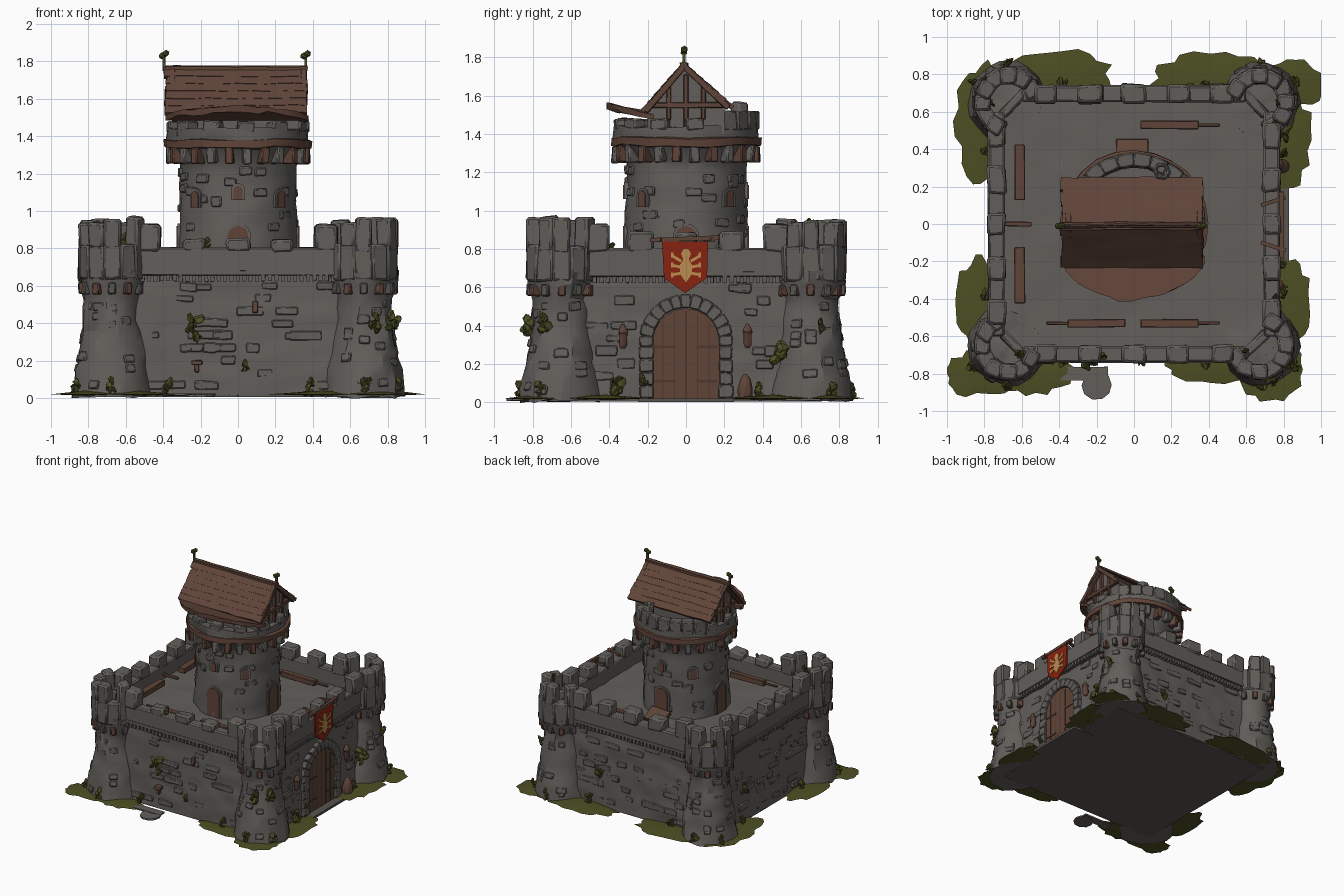
import bpy, bmesh, math, random
from math import pi, sin, cos
from mathutils import Matrix, Vector, Euler, noise

random.seed(4)
rnd = random.uniform
cube = bpy.data.objects.get("Cube")
if cube:
    bpy.data.objects.remove(cube, do_unlink=True)


def material(name, *rgb):
    m = bpy.data.materials.new(name)
    m.use_nodes = True
    m.diffuse_color = (*rgb, 1)
    m.node_tree.nodes["Principled BSDF"].inputs["Base Color"].default_value = (*rgb, 1)
    return m


STONE = material("grey stone", .122, .113, .103)
TRIM = material("dark stone", .1, .09, .08)
WOOD = material("brown wood", .115, .058, .04)
DARK = material("dark wood", .075, .038, .026)
GREEN = material("moss green", .073, .078, .017)
RED = material("banner red", .24, .016, .005)
GOLD = material("gold", .5, .27, .08)
T, D = Matrix.Translation, Matrix.Diagonal
ID = Matrix.Identity(4)


def turn(angle):
    return Matrix.Rotation(angle, 4, 'Z')


def finish(name, bm, mat, rough=0.0, bevel=0.0, scale=8):
    """Weather the vertices, then turn the bmesh into an object."""
    for v in bm.verts:
        v.co += noise.noise_vector(v.co * scale) * rough
    bmesh.ops.recalc_face_normals(bm, faces=bm.faces)
    me = bpy.data.meshes.new(name)
    bm.to_mesh(me)
    bm.free()
    me.materials.append(mat)
    me.shade_smooth()
    me.set_sharp_from_angle(angle=math.radians(28))
    ob = bpy.data.objects.new(name, me)
    bpy.context.scene.collection.objects.link(ob)
    if bevel:
        mod = ob.modifiers.new("worn edges", 'BEVEL')
        mod.width, mod.segments = bevel, 1


def block(bm, c, size, m=ID, rot=(0, 0, 0)):
    mat = m @ T(c) @ Euler(rot).to_matrix().to_4x4() @ D((*size, 1))
    return bmesh.ops.create_cube(bm, size=1, matrix=mat)["verts"]


def prism(bm, pts, depth, m=ID):
    """Extrude an x-z outline towards local -y."""
    a, b = ([bm.verts.new(m @ Vector((x, y, z))) for x, z in pts] for y in (0, -depth))
    bm.faces.new(a)
    bm.faces.new(b[::-1])
    for i in range(len(a)):
        bm.faces.new((a[i - 1], a[i], b[i], b[i - 1]))


def arch(w, h):
    return [(-w, 0)] + [(-w * cos(pi * i / 10), h - w + w * sin(pi * i / 10)) for i in range(11)] + [(w, 0)]


def lathe(bm, profile, sides, cx=0, cy=0, step=.05):
    rows = [profile[0]]
    for (r0, z0), (r1, z1) in zip(profile, profile[1:]):
        n = max(1, int(math.hypot(r1 - r0, z1 - z0) / step))
        rows += [(r0 + (r1 - r0) * i / n, z0 + (z1 - z0) * i / n) for i in range(1, n + 1)]
    rings = [[bm.verts.new((cx + r * cos(2 * pi * k / sides), cy + r * sin(2 * pi * k / sides), z))
              for k in range(sides)] for r, z in rows]
    for lo, hi in zip(rings, rings[1:]):
        for k in range(sides):
            bm.faces.new((lo[k - 1], lo[k], hi[k], hi[k - 1]))
    bm.faces.new(rings[0])
    bm.faces.new(rings[-1])


# Curtain wall, its floor and the base
bm = bmesh.new()
for v in block(bm, (0, 0, .35), (1.48, 1.4, .67)):
    if v.co.z < .3:
        v.co.xy *= 1.02
bmesh.ops.subdivide_edges(bm, edges=bm.edges, cuts=21, use_grid_fill=True)
finish("curtain_wall", bm, STONE, .014, scale=10)
bm = bmesh.new()
block(bm, (0, 0, .015), (1.5, 1.42, .02))
block(bm, (.73, 0, .01), (.2, .5, .02))
finish("foundation", bm, TRIM)

# Parapets, merlons, dentils and raised stones on the four sides
parapet, merlons, dentils, bricks = (bmesh.new() for _ in range(4))
for k in range(4):
    m, d = turn(k * pi / 2), (.735, .695)[k % 2 == 0]
    block(parapet, (0, -d, .73), (1.2, .085, .15), m)
    for i in range(-4, 5, 2):
        h = .13 if abs(i) == 4 else .05 if k == 0 else .09
        block(merlons, (i * .118, -d, .79 + h / 2), (rnd(.115, .15), .098, h + .02), m)
    for i in range(-15, 16):
        block(dentils, (i * .034, -d - .02, .64), (.021, .04, .032), m)
    block(dentils, (0, -d - .013, .67), (1.1, .068, .022), m)
    for n in range(34):
        t, z = rnd(-.48, .48), .07 + .066 * random.randrange(9)
        if k == 1 and abs(t) < .3 and z < .58:
            continue
        flare = .014 * (1 - z / .68)
        block(bricks, (t, -d - .002 - flare, z), (rnd(.06, .15), .022, rnd(.035, .055)), m)
finish("parapet", parapet, STONE, .006, .01)
finish("wall_merlons", merlons, STONE, .014, .014)
finish("wall_dentils", dentils, STONE, .005)


# Corner towers
def tower_radius(z):
    return .143 + .078 * max(0, 1 - z / .5) ** 1.2


shafts, crowns, corbels, stained = (bmesh.new() for _ in range(4))
for sx in (-1, 1):
    for sy in (-1, 1):
        cx, cy = sx * .672, sy * .65
        lathe(shafts, [(tower_radius(z), z) for z in (.01, .1, .2, .3, .42, .54)]
              + [(.175, .62), (.178, .685), (0.005, .685)], 18, cx, cy)
        for i in range(12):
            m = T((cx, cy, 0)) @ turn(i * pi / 6)
            out = m.to_3x3() @ Vector((0, -1, 0))
            facing = out.x * sx + out.y * sy
            block(stained if i % 2 else corbels, (0, -.158, .585), (.04, .05, .06), m)
            if facing > -.55:
                block(crowns, (0, -.14, .725), (.1, .085, .19), m)
            if facing > -.4 and i % 3 != 1:
                block(crowns, (0, -.14, .87), (.09, .085, rnd(.11, .2)), m)
            for n in range(3):
                z = rnd(.06, .52)
                if facing > 0:
                    block(bricks, (0, -tower_radius(z) + .005, z), (rnd(.05, .08), .022, .045), m,
                          (-.25 * (z < .35), 0, 0))
        # Low chamfer between the tower and the court
        block(crowns, (sx * .64, sy * .65, .715), (.2, .05, .1), ID, (0, 0, -sx * sy * .8))
finish("corner_towers", shafts, STONE, .024, scale=10)
finish("tower_crowns", crowns, STONE, .016, .012)
finish("tower_corbels", corbels, TRIM, .006, .006)
finish("tower_wooden_corbels", stained, WOOD, .006, .006)

# Round keep
bm = bmesh.new()
lathe(bm, [(.328, .66), (.318, .9), (.308, 1.2), (.312, 1.25), (.365, 1.33), (.38, 1.35),
           (.38, 1.44), (.3, 1.44), (.3, 1.4), (.005, 1.4)], 28)
finish("keep", bm, STONE, .016, scale=10)
bm = bmesh.new()
lathe(bm, [(.37, 1.335), (.395, 1.34), (.395, 1.38), (.37, 1.385)], 24)
finish("keep_band", bm, WOOD, .014)
bm, braces = bmesh.new(), bmesh.new()
for i in range(24):
    m = turn((i + .5) * pi / 12)
    block(braces if i % 2 else bm, (0, -.35, 1.295), (.045, .075, .085), m)
    back = cos((i + .5) * pi / 12) < -.55
    if i % 2 == 0 or back:
        top = 1.52 if back else 1.48
        block(bm, (0, -.34, (1.42 + top) / 2), (.092, .075, top - 1.42), m)
    for n in range(2):
        block(bricks, (0, -.309, rnd(.75, 1.22)), (rnd(.05, .09), .022, .045), m)
lathe(bm, [(.05, 1.4), (.05, 1.565), (.03, 1.565), (.03, 1.5), (.004, 1.5)], 6, .15, .28)
finish("keep_merlons", bm, STONE, .012, .01)
finish("keep_braces", braces, WOOD, .006, .006)
finish("raised_stones", bricks, STONE, .01, .006)

# Keep doors and windows, with frames
frames, panels = bmesh.new(), bmesh.new()
openings = [(k * pi / 2, .67, .055, .25) for k in range(4)]
openings += [((k + .5) * pi / 2, 1.02, .027, .085) for k in range(4)]
openings += [(0, 1.06, .024, .075), (pi, 1.06, .024, .075)]
for angle, z, w, h in openings:
    m = turn(angle) @ T((0, -.293, z))
    prism(frames, arch(w + .014, h + .014), .03, m)
    prism(panels, arch(w, h), .036, m)
finish("keep_frames", frames, STONE)
finish("keep_doors_and_windows", panels, WOOD)

# Gable body under the roof and its timbers
bm = bmesh.new()
prism(bm, [(-.2, 1.4), (.2, 1.4), (.2, 1.53), (-.01, 1.74), (-.2, 1.53)], .65, turn(pi / 2) @ T((0, .325, 0)))
finish("gable_wall", bm, STONE)
bm = bmesh.new()
slopes = ((-1, -.215, 1.53), (1, .23, 1.545))
for sx in (-1, 1):
    x = sx * .335
    for y in (-.09, 0, .09):
        block(bm, (x, y, 1.57), (.03, .025, .28 - abs(y)))
    block(bm, (x, 0, 1.55), (.035, .4, .03))
    for side, y, z in slopes:
        block(bm, (x + sx * .015, (y - .01) / 2, (z + 1.74) / 2), (.035, .31, .035), ID,
              (math.atan2(z - 1.77, y + .01) + (pi if side < 0 else 0), 0, 0))
finish("gable_timbers", bm, WOOD, .004, .005)

# Plank roof, ridge and the curved apron
bm = bmesh.new()
for side, y, z in slopes:
    a = math.atan2(z - 1.76, abs(y + .01))
    run = math.hypot(z - 1.76, y + .01)
    for i in range(6):
        s = (i + .5) / 6
        block(bm, (-.01 + rnd(-.006, .006), -.01 + s * (y + .01), 1.76 + s * (z - 1.76)),
              (rnd(.745, .765), run / 6 + .03, .022), ID, (side * (a + .05), 0, 0))
block(bm, (-.01, -.01, 1.76), (.76, .04, .022))
bmesh.ops.subdivide_edges(bm, edges=[e for e in bm.edges if e.calc_length() > .5], cuts=9, use_grid_fill=True)
finish("roof", bm, WOOD, .008)
bm = bmesh.new()
edge = [(max(-.39, min(.375, -.01 + .46 * cos(a))), .405 * sin(a))
        for a in [pi * (1.13 + .74 * i / 18) for i in range(19)]]
lean = Matrix(((1, 0, 0, 0), (0, 0, 1, 0), (0, -1, -.2, 1.45), (0, 0, 0, 1)))
prism(bm, edge, .03, lean)
finish("roof_apron", bm, WOOD, .02, scale=11)

# Ridge finials
bm = bmesh.new()
for x in (-.395, .36):
    block(bm, (x, -.01, 1.79), (.014, .014, .08))
    for s in (-1, 1):
        bmesh.ops.create_icosphere(bm, subdivisions=1, radius=.02, matrix=T((x + s * .01, -.01, 1.835 + s * .006)))
finish("roof_finials", bm, GREEN, .006)

# Gate with stone surround
gate = turn(pi / 2) @ T((0, -.735, .02))
bm = bmesh.new()
prism(bm, arch(.175, .47), .03, gate)
finish("gate", bm, WOOD)
bm = bmesh.new()
for i in range(-2, 3):
    h = .29 + math.sqrt(.165 ** 2 - (i * .06) ** 2)
    block(bm, (i * .06, -.03, h / 2), (.005 if i else .01, .006, h), gate)
for z in (.09, .27):
    for s in (-1, 1):
        block(bm, (s * .11, -.031, z), (.11, .008, .014), gate)
finish("gate_seams_and_hinges", bm, DARK)
bm = bmesh.new()
for i in range(13):
    a = pi * i / 12
    block(bm, (.208 * cos(a), -.012, .3 + .208 * sin(a)), (.07, .07, .056), gate, (0, -a, 0))
for s in (-1, 1):
    for i in range(4):
        block(bm, (s * .208, -.012, .035 + i * .068), (rnd(.065, .08), .07, .066), gate)
finish("gate_arch", bm, STONE, .008, .006)

# Hanging banner with a gold crest
flag = turn(pi / 2) @ T((0, -.785, 0))
bm = bmesh.new()
prism(bm, [(-.125, .84), (.115, .84), (.11, .65), (-.005, .57), (-.115, .65)], .012, flag)
finish("banner", bm, RED)
bm = bmesh.new()
half = [(.012, .8), (.026, .775), (.014, .745), (.035, .71), (.028, .665), (0, .625)]
prism(bm, half + [(-x, z) for x, z in half[-2::-1]], .008, flag @ T((0, -.01, 0)))
for s in (-1, 1):
    for z in (.67, .71, .75):
        block(bm, (s * .048, -.014, z), (.055, .008, .015), flag, (0, -s * (z - .69) * 9, 0))
        block(bm, (s * .072, -.014, z + (z - .69) * .3), (.014, .008, .026), flag)
finish("banner_crest", bm, GOLD)
bm = bmesh.new()
block(bm, (-.01, -.005, .852), (.36, .024, .022), flag, (0, -.04, 0))
for s in (-1, 1):
    block(bm, (s * .12, .04, .85), (.02, .14, .02), flag, (0, 0, s * .3))
finish("banner_pole", bm, WOOD, .006)

# Lanterns, barrel, wall brackets and the planks lying in the court
bm = bmesh.new()
for y in (-.33, .32):
    lathe(bm, [(.012, .28), (.024, .3), (.024, .36), (.032, .365), (.008, .41)], 6, .775, y)
    block(bm, (.75, y, .33), (.06, .015, .02))
lathe(bm, [(.04, .02), (.042, .07), (.03, .12), (.01, .15)], 8, .79, .31)
block(bm, (-.22, -.73, .19), (.06, .05, .025))
block(bm, (-.22, -.725, .165), (.025, .03, .05))
block(bm, (.09, -.72, .485), (.03, .02, .06))
block(bm, (-.01, .39, .72), (.17, .13, .03), ID, (-.4, 0, 0))
for x, y, s in ((-.2, -.53, -1), (.19, -.53, 1), (.19, .53, 1)):
    block(bm, (x, y, .73), (.31, .045, .045))
    block(bm, (x + s * .2, y, .73), (.14, .018, .018))
for s in (-1, 1):
    block(bm, (-.61, s * .275, .73), (.055, .3, .045))
block(bm, (-.62, 0, .73), (.14, .025, .02))
finish("wooden_fittings", bm, WOOD, .006, .004)

# Grass patches and stepping stones
bm = bmesh.new()
patches = [(-.42, .77, .31, .16), (-.8, .55, .15, .32), (.45, .78, .34, .14), (.84, .75, .19, .13),
           (.8, .45, .15, .28), (-.83, -.42, .13, .24), (-.82, -.8, .2, .12), (-.55, -.8, .22, .11),
           (.45, -.76, .27, .09), (.74, -.78, .17, .18), (.82, -.42, .12, .25)]
for x, y, rx, ry in patches:
    top = bm.verts.new((x, y, .04))
    low = bm.verts.new((x, y, .012))
    rim = []
    for i in range(26):
        a, f = 2 * pi * i / 26, rnd(.86, 1.14)
        rim.append(bm.verts.new((max(-1, min(1, x + f * rx * cos(a))), max(-.95, min(.96, y + f * ry * sin(a))), .02)))
    for i in range(26):
        bm.faces.new((rim[i - 1], rim[i], top))
        bm.faces.new((rim[i], rim[i - 1], low))
finish("grass", bm, GREEN)
bm = bmesh.new()
lathe(bm, [(.08, .01), (.08, .022)], 10, -.2, -.86)
block(bm, (-.27, -.8, .016), (.26, .07, .012))
finish("stepping_stones", bm, STONE, .008)

# Ivy clumps on the walls and tufts around the foot
bm = bmesh.new()
clumps = [(-.23, -.735, .37, .07), (.73, -.82, .39, .055), (.04, -.74, .17, .03), (-.17, -.7, .83, .03),
          (.78, .49, .24, .075), (.82, -.74, .4, .055), (.84, .7, .4, .04), (.76, .55, .82, .03),
          (.79, -.36, .1, .06), (.79, -.22, .12, .035), (.76, -.38, .81, .03), (-.76, .65, .83, .03),
          (-.75, .3, .3, .055), (.3, .72, .3, .055), (-.61, -.7, .84, .04), (.77, .65, .93, .03),
          (-.75, .5, .84, .035), (.6, -.68, .86, .03), (-.8, .77, .84, .03)]
clumps += [(s * t, u * f, .06, .045) for s in (-1, 1) for u in (-1, 1)
           for t, f in ((.38, .74), (.86, .76), (.79, .38), (.68, .86))]
for x, y, z, r in clumps:
    for i in range(9):
        p = T((x + rnd(-r, r) * .4, y + rnd(-r, r) * .4, z + rnd(-r, r) * .8))
        rot = Euler((rnd(0, 3), rnd(0, 3), rnd(0, 3))).to_matrix().to_4x4()
        bmesh.ops.create_icosphere(bm, subdivisions=1, radius=rnd(.4, .6) * r, matrix=p @ rot @ D((1, .8, .4, 1)))
finish("ivy_and_tufts", bm, GREEN, .012, scale=25)
